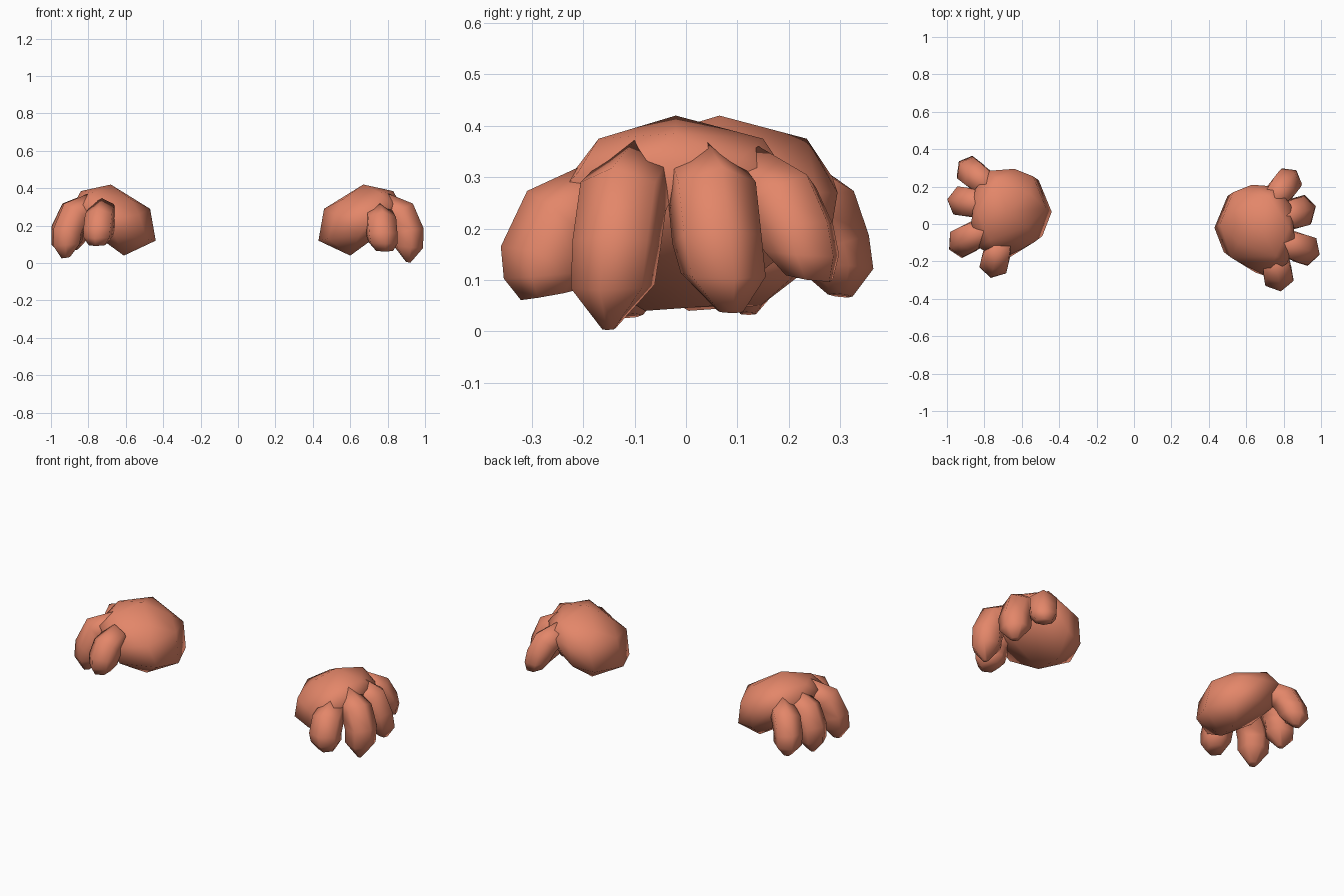
import bpy, bmesh, math
from mathutils import Vector

if "Cube" in bpy.data.objects:
    bpy.data.objects.remove(bpy.data.objects["Cube"])

skin = bpy.data.materials.new("salmon skin")
skin.diffuse_color = (0.77, 0.24, 0.142, 1)
skin.use_nodes = True
skin.node_tree.nodes["Principled BSDF"].inputs["Base Color"].default_value = skin.diffuse_color


def finish(bm, name):
    bmesh.ops.recalc_face_normals(bm, faces=bm.faces)
    me = bpy.data.meshes.new(name)
    bm.to_mesh(me)
    bm.free()
    me.materials.append(skin)
    for p in me.polygons:
        p.use_smooth = True
    ob = bpy.data.objects.new(name, me)
    bpy.context.collection.objects.link(ob)
    return ob


# Palm: faceted dome with a low heel and an underside rising to the fingers
PALM = [(.67, -.02, .42), (.83, -.02, .385), (.76, -.17, .375), (.72, .15, .375),
        (.55, .08, .34), (.56, -.10, .34),
        (.46, 0, .29), (.53, .17, .27), (.63, .21, .27), (.76, .20, .30),
        (.84, .10, .33), (.86, -.08, .33), (.82, -.21, .31), (.71, -.28, .23), (.52, -.18, .26),
        (.43, -.02, .12), (.50, .15, .13), (.62, .19, .15), (.48, -.15, .13), (.65, -.26, .15),
        (.60, -.08, .04), (.58, .06, .05), (.79, .12, .20), (.82, -.10, .20)]


def palm(name, sx, dx, dy):
    bm = bmesh.new()
    for x, y, z in PALM:
        bm.verts.new((sx * x + dx, y + dy, z))
    bmesh.ops.convex_hull(bm, input=bm.verts)
    bmesh.ops.delete(bm, geom=[v for v in bm.verts if not v.link_faces], context='VERTS')
    return finish(bm, name)


# Finger: six-sided tapered tube that flows out of the palm top and bends down
def finger(name, base, mid, tip, r, blunt):
    b, m, t = Vector(base), Vector(mid), Vector(tip)
    out = Vector((m.x - b.x, m.y - b.y, 0)).normalized()
    side = Vector((-out.y, out.x, 0))
    knuckle = b.lerp(Vector((m.x, m.y, b.z - .06)), .72)
    low = m.lerp(t, .5)
    # centre, lean of the ring (0 = crest up, 90 = crest outward), radius
    stations = [(b, 22, r * .85), (knuckle, 50, r), (m, 80, r),
                (low, 95, r * .95), (t, 100, r * blunt)]
    bm = bmesh.new()
    rings = []
    for c, lean, rad in stations:
        a = math.radians(lean)
        up = out * math.sin(a) + Vector((0, 0, math.cos(a)))
        rings.append([bm.verts.new(c + rad * (up * math.cos(k * math.pi / 3)
                                              + side * math.sin(k * math.pi / 3)))
                      for k in range(6)])
    for r0, r1 in zip(rings, rings[1:]):
        for k in range(6):
            j = (k + 1) % 6
            bm.faces.new((r0[k], r0[j], r1[j], r1[k]))
    bm.faces.new(rings[0])
    bm.faces.new(rings[-1])
    return finish(bm, name)


palm("right_palm", 1, 0, 0)
palm("left_palm", -1, -.01, .085)

# base, middle joint, tip, radius, tip bluntness
RIGHT = [((.75, -.16, .26), (.77, -.275, .15), (.78, -.27, .07), .088, .6),
         ((.77, -.09, .305), (.91, -.135, .17), (.91, -.15, .005), .088, .15),
         ((.77, .03, .305), (.88, .06, .18), (.90, .085, .04), .09, .3),
         ((.74, .12, .295), (.81, .21, .20), (.83, .24, .105), .083, .6)]
LEFT = [((-.72, -.10, .28), (-.745, -.205, .18), (-.75, -.215, .10), .085, .6),
        ((-.77, -.02, .305), (-.91, -.09, .17), (-.92, -.11, .03), .087, .3),
        ((-.77, .10, .305), (-.912, .12, .18), (-.92, .12, .035), .088, .2),
        ((-.76, .19, .29), (-.87, .275, .18), (-.88, .30, .07), .082, .3)]

for hand, fingers in (("right", RIGHT), ("left", LEFT)):
    for i, f in enumerate(fingers):
        finger(f"{hand}_finger_{i + 1}", *f)
